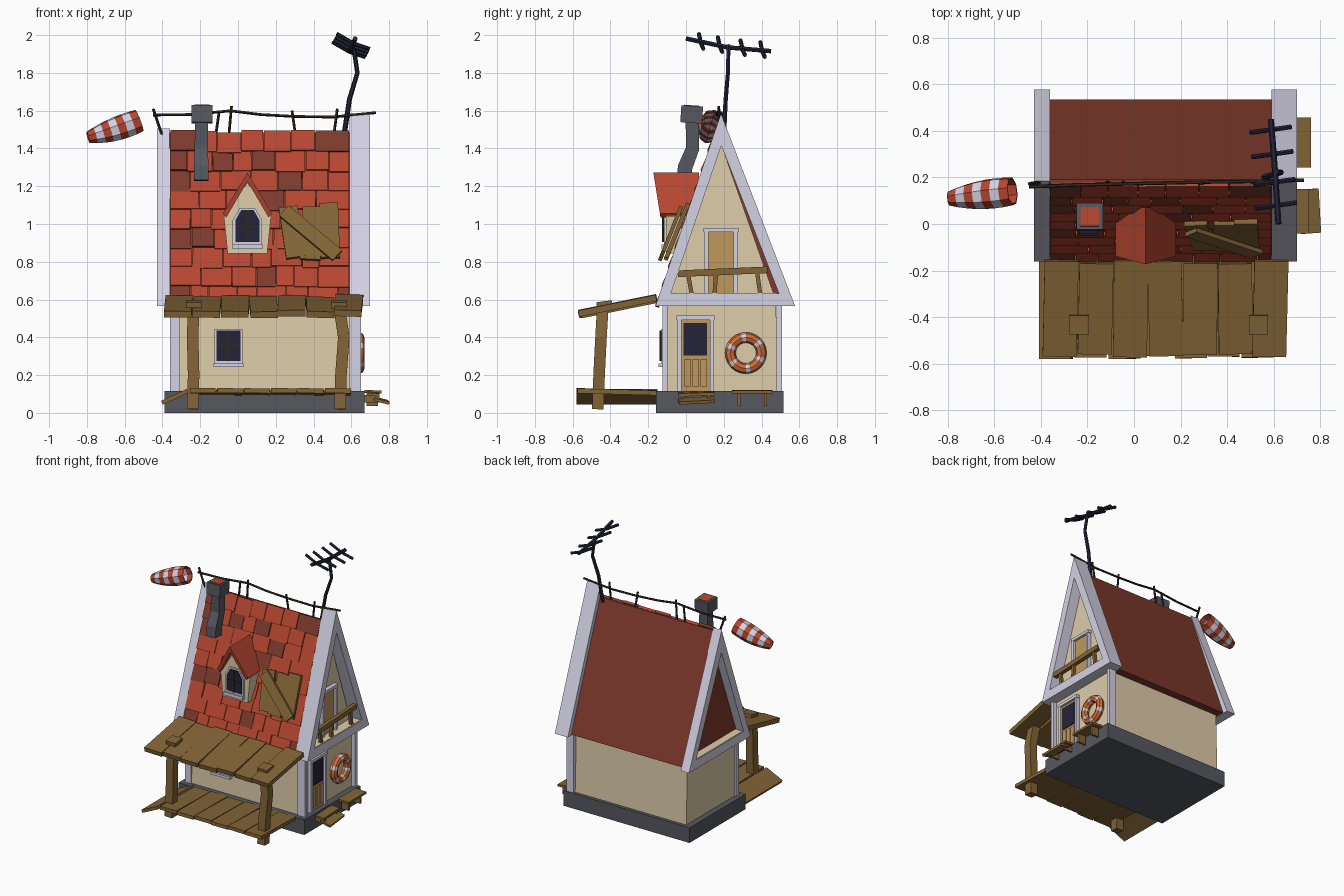
import bpy, bmesh, math, random
from mathutils import Vector, Matrix, Euler

if "Cube" in bpy.data.objects:
    bpy.data.objects.remove(bpy.data.objects["Cube"])

random.seed(4)


def mat(name, r, g, b):
    m = bpy.data.materials.new(name)
    lin = [((c / 255 + 0.055) / 1.055) ** 2.4 for c in (r, g, b)]
    m.diffuse_color = (*lin, 1)
    m.use_nodes = True
    m.node_tree.nodes["Principled BSDF"].inputs["Base Color"].default_value = m.diffuse_color
    return m


RED = mat("roof red", 182, 70, 48)
DARK_RED = mat("dark roof red", 126, 57, 44)
CREAM = mat("cream plaster", 222, 205, 170)
PALE = mat("pale lavender", 212, 210, 228)
GREY = mat("stone grey", 86, 88, 96)
WOOD = mat("brown wood", 130, 100, 54)
TAN = mat("tan door wood", 192, 152, 92)
NAVY = mat("dark navy", 36, 36, 56)
ORANGE = mat("buoy orange", 208, 110, 58)
BLACK = mat("cable black", 46, 41, 33)


def finish(name, bm, *mats):
    bmesh.ops.recalc_face_normals(bm, faces=bm.faces)
    me = bpy.data.meshes.new(name)
    bm.to_mesh(me)
    bm.free()
    for m in mats:
        me.materials.append(m)
    ob = bpy.data.objects.new(name, me)
    bpy.context.collection.objects.link(ob)
    return ob


def add_box(bm, c, s, rot=(0, 0, 0), mi=0):
    """Box by centre, size and rotation in degrees."""
    M = Matrix.LocRotScale(Vector(c), Euler([math.radians(a) for a in rot]), Vector(s))
    vs = bmesh.ops.create_cube(bm, size=1, matrix=M)["verts"]
    for f in {f for v in vs for f in v.link_faces}:
        f.material_index = mi


def box(name, m, c, s, rot=(0, 0, 0)):
    bm = bmesh.new()
    add_box(bm, c, s, rot)
    return finish(name, bm, m)


def span(name, m, x, y, z):
    """Box by its x, y and z ranges."""
    r = (x, y, z)
    return box(name, m, [(a + b) / 2 for a, b in r], [b - a for a, b in r])


def prism(name, m, prof, a, b, axis="x"):
    """Extrude a (y,z) profile along x, or an (x,z) profile along y."""
    bm = bmesh.new()
    put = (lambda p, t: (t, p[0], p[1])) if axis == "x" else (lambda p, t: (p[0], t, p[1]))
    A, B = [[bm.verts.new(put(p, t)) for p in prof] for t in (a, b)]
    bm.faces.new(A)
    bm.faces.new(B)
    for i in range(len(prof)):
        j = (i + 1) % len(prof)
        bm.faces.new((A[i], A[j], B[j], B[i]))
    return finish(name, bm, m)


def loft(name, mats, pts, radii, sides=6, cap=True, turn=0.0):
    """Tube through points; the materials alternate per segment."""
    pts = [Vector(p) for p in pts]
    if not isinstance(radii, (list, tuple)):
        radii = [radii] * len(pts)
    bm, rings = bmesh.new(), []
    for i, p in enumerate(pts):
        t = pts[min(i + 1, len(pts) - 1)] - pts[max(i - 1, 0)]
        q = Vector((0, 0, 1)).rotation_difference(t.normalized())
        ang = [turn + 2 * math.pi * k / sides for k in range(sides)]
        rings.append([bm.verts.new(p + q @ Vector((math.cos(a), math.sin(a), 0)) * radii[i]) for a in ang])
    for i in range(len(rings) - 1):
        for k in range(sides):
            j = (k + 1) % sides
            f = bm.faces.new((rings[i][k], rings[i][j], rings[i + 1][j], rings[i + 1][k]))
            f.material_index = i % len(mats)
    if cap:
        bm.faces.new(rings[0])
        bm.faces.new(rings[-1])
    return finish(name, bm, *mats)


# Stone base, house body and corner posts
span("stone_base", GREY, (-0.39, 0.67), (-0.16, 0.515), (0, 0.115))
prism("house_walls", CREAM, [(-0.115, 0.1), (-0.105, 0.6), (0.18, 1.44), (0.475, 0.6), (0.49, 0.1)], -0.345, 0.62)
for n, x, y in (("front_left", (-0.36, -0.31), (-0.125, -0.09)), ("front_right", (0.59, 0.65), (-0.125, -0.097)),
                ("back_right", (0.59, 0.65), (0.48, 0.508))):
    span(n + "_corner_post", PALE, x, y, (0.11, 0.6))

# Roof body and gable frames (three beams each, with a floor in the recess)
prism("roof_body", DARK_RED, [(-0.135, 0.57), (0.535, 0.57), (0.19, 1.485), (0.175, 1.485)], -0.365, 0.595)
for side, x0, x1, top in (("right", 0.59, 0.70, 1.585), ("left", -0.43, -0.36, 1.505)):
    o = [(-0.162, 0.565), (0.578, 0.565), (0.185, top)]
    i = [(-0.08, 0.632), (0.492, 0.632), (0.187, top - 0.17)]
    for k, n in enumerate(("bottom", "back", "front")):
        j = (k + 1) % 3
        prism(f"{side}_gable_{n}_beam", PALE, [o[k], o[j], i[j], i[k]], x0, x1)
    span(side + "_gable_floor", CREAM, (x0 + 0.005, x1 - 0.005), (-0.07, 0.48), (0.625, 0.636))

# Front shingles in overlapping rows
bm = bmesh.new()
slope = math.degrees(math.atan2(0.915, 0.31))
rows = 9
for r in range(rows):
    t = (r + 0.5) / rows
    x = -0.36
    while x < 0.585:
        w = min(random.uniform(0.09, 0.17), 0.59 - x)
        if 0.59 - x - w < 0.05:
            w = 0.59 - x
        dz = random.uniform(-0.01, 0.006)
        c = (x + w / 2, -0.135 + 0.31 * t - 0.012, 0.572 + 0.915 * t + dz)
        add_box(bm, c, (w - 0.004, 0.118, 0.02), (slope - 5, 0, random.uniform(-1, 1)),
                1 if random.random() < 0.16 else 0)
        x += w
finish("front_shingles", bm, RED, DARK_RED)

# Dormer
cx = 0.05
prism("dormer_walls", CREAM, [(-0.055, 0.845), (0.155, 0.845), (0.175, 1.04), (cx, 1.22), (-0.075, 1.04)],
      -0.105, 0.06, "y")
for s, n in ((-1, "left"), (1, "right")):
    roof = prism(f"dormer_{n}_roof", RED, [(cx, 1.272), (cx + s * 0.13, 1.055), (cx + s * 0.112, 1.035), (cx, 1.225)],
                 -0.155, 0.07, "y")
    for v in roof.data.vertices:
        if v.co.y < 0:
            v.co.y -= (v.co.z - 1.16) * 0.16
arch = [(-0.078, 0.885), (0.078, 0.885), (0.078, 1.02), (0.04, 1.085), (-0.04, 1.085), (-0.078, 1.02)]
prism("dormer_window_frame", PALE, [(cx + x, z) for x, z in arch], -0.117, -0.1, "y")
prism("dormer_window_glass", NAVY, [(cx + x * 0.82, 0.99 + (z - 0.985) * 0.84) for x, z in arch], -0.121, -0.11, "y")
span("dormer_sill", PALE, (-0.03, 0.13), (-0.13, -0.1), (0.868, 0.892))

# Front window
span("front_window_frame", PALE, (-0.125, 0.025), (-0.13, -0.1), (0.25, 0.445))
span("front_window_glass", NAVY, (-0.115, 0.012), (-0.134, -0.12), (0.275, 0.435))
span("front_window_sill", PALE, (-0.13, 0.03), (-0.145, -0.1), (0.243, 0.262))
for n, wx, wz, y, h in (("front", -0.052, 0.355, -0.136, 0.08), ("dormer", cx, 0.985, -0.123, 0.08)):
    span(n + "_window_upright", BLACK, (wx - 0.006, wx + 0.006), (y - 0.003, y + 0.004), (wz - h, wz + h))
    span(n + "_window_crossbar", BLACK, (wx - 0.06, wx + 0.06), (y - 0.003, y + 0.004), (wz - 0.006, wz + 0.006))

# Doors on the right side
for n, y0, y1, z0, z1 in (("lower", -0.045, 0.147, 0.112, 0.515), ("upper", 0.098, 0.272, 0.635, 0.98)):
    span(n + "_door_left_jamb", PALE, (0.61, 0.648), (y0, y0 + 0.02), (z0, z1))
    span(n + "_door_right_jamb", PALE, (0.61, 0.648), (y1 - 0.02, y1), (z0, z1))
    span(n + "_door_lintel", PALE, (0.61, 0.65), (y0 - 0.005, y1 + 0.005), (z1 - 0.022, z1))
    span(n + "_door_panel", TAN, (0.61, 0.632), (y0 + 0.02, y1 - 0.02), (z0, z1 - 0.02))
span("lower_door_glass", NAVY, (0.63, 0.638), (-0.013, 0.112), (0.305, 0.475))
for k in range(3):
    y = -0.008 + k * 0.043
    span(f"lower_door_slat_{k + 1}", TAN, (0.63, 0.64), (y, y + 0.034), (0.14, 0.285))

# Balcony rail
box("balcony_rail", WOOD, (0.68, 0.195, 0.747), (0.03, 0.475, 0.035), (2.5, 0, 0))
for k, (y, tilt) in enumerate(((0.02, 10), (0.155, -4), (0.385, 8))):
    box(f"balcony_post_{k + 1}", WOOD, (0.678, y, 0.685), (0.022, 0.022, 0.11), (tilt, 0, 0))

# Lifebuoy, striped by angle
bpy.ops.mesh.primitive_torus_add(major_segments=24, minor_segments=8, major_radius=0.082, minor_radius=0.028,
                                 location=(0.642, 0.317, 0.317), rotation=(0, math.pi / 2, 0))
buoy = bpy.context.object
buoy.name = "lifebuoy"
buoy.data.materials.append(ORANGE)
buoy.data.materials.append(PALE)
for p in buoy.data.polygons:
    a = math.degrees(math.atan2(p.center.y, p.center.x)) % 60
    p.material_index = 1 if a < 15 else 0

# Steps and small bench beside the doors
box("step_upper", WOOD, (0.715, 0.055, 0.1), (0.07, 0.19, 0.016), (2, 4, 0))
box("step_lower", WOOD, (0.755, 0.055, 0.066), (0.085, 0.19, 0.016), (3, 14, 4))
box("bench_top", WOOD, (0.715, 0.35, 0.112), (0.09, 0.215, 0.016), (0, 3, 0))
for k, y in enumerate((0.28, 0.42)):
    box(f"bench_leg_{k + 1}", WOOD, (0.71, y, 0.075), (0.06, 0.016, 0.075))
    box(f"step_bracket_{k + 1}", WOOD, (0.71, y - 0.3, 0.075), (0.08, 0.014, 0.04))

# Porch: roof planks, deck planks, bent posts and caps
for k in range(7):
    x = -0.315 + k * 0.15
    ln = 0.41 + random.uniform(-0.015, 0.015)
    box(f"porch_roof_plank_{k + 1}", WOOD, (x, -0.362, 0.565 + random.uniform(-0.006, 0.006)), (0.146, ln, 0.034),
        (11.5, random.uniform(-2, 2), random.uniform(-1.5, 1.5)))
for k in range(6):
    box(f"deck_plank_{k + 1}", WOOD, (-0.187 + k * 0.143, -0.365, 0.112), (0.137, 0.42 + random.uniform(-0.02, 0.01), 0.026),
        (-1.5, random.uniform(-1, 1), random.uniform(-1, 1)))
box("fallen_deck_plank", WOOD, (-0.335, -0.365, 0.085), (0.15, 0.43, 0.022), (0, -25, 0))
for n, xs in (("left", (-0.24, -0.235, -0.24, -0.235)), ("right", (0.54, 0.545, 0.56, 0.535))):
    pts = [(x, y, z) for x, y, z in zip(xs, (-0.467, -0.46, -0.45, -0.44), (0.02, 0.2, 0.4, 0.57))]
    loft(f"porch_{n}_post", [WOOD], pts, 0.043, 4, turn=math.pi / 4)
    box(f"porch_{n}_post_cap", WOOD, (xs[3], -0.432, 0.574), (0.082, 0.082, 0.034), (8, 0, 0))

# Boards nailed over the roof
for k, (x, z, w, h, a) in enumerate(((0.285, 0.955, 0.10, 0.29, 8), (0.39, 0.95, 0.11, 0.30, -3), (0.485, 0.965, 0.10, 0.31, 2))):
    ob = box(f"roof_board_{k + 1}", WOOD, (0, 0, 0), (w, h, 0.022))
    ob.matrix_world = Matrix.Translation((x, -0.135 + (z - 0.572) * 0.339 - 0.045, z)) @ \
        Matrix.Rotation(math.radians(slope - 3), 4, "X") @ Matrix.Rotation(math.radians(a), 4, "Z")
ob = box("roof_cross_board", WOOD, (0, 0, 0), (0.38, 0.075, 0.02))
ob.matrix_world = Matrix.Translation((0.385, -0.082, 0.95)) @ Matrix.Rotation(math.radians(slope - 3), 4, "X") @ \
    Matrix.Rotation(math.radians(-42), 4, "Z")

# Chimney
loft("chimney_pipe", [GREY], [(-0.195, -0.01, 1.23), (-0.195, -0.005, 1.3), (-0.195, 0.035, 1.4), (-0.192, 0.032, 1.55)],
     [0.055, 0.055, 0.05, 0.048], 4, turn=math.pi / 4)
box("chimney_cap", GREY, (-0.19, 0.03, 1.58), (0.112, 0.115, 0.09), (-4, 0, 0))
box("chimney_top_inset", RED, (-0.19, 0.031, 1.6245), (0.08, 0.082, 0.008), (-4, 0, 0))

# Ridge cable on stakes
loft("ridge_cable", [BLACK], [(-0.45, 0.16, 1.578), (-0.25, 0.168, 1.58), (-0.04, 0.172, 1.6), (0.12, 0.176, 1.58),
                              (0.3, 0.18, 1.57), (0.5, 0.183, 1.567), (0.73, 0.188, 1.59)], 0.008, 5)
for k, (x, lean, top) in enumerate(((-0.4, -0.05, 1.61), (-0.12, 0.02, 1.6), (-0.05, 0.015, 1.625),
                                    (0.305, -0.02, 1.6), (0.505, 0.02, 1.61))):
    loft(f"ridge_stake_{k + 1}", [BLACK], [(x, 0.18, 1.46), (x + lean, 0.173, top)], 0.008, 5)

# Striped windsock, open at both ends
n = 7
pts, radii = [], []
for k in range(n + 1):
    t = k / n
    pts.append((-0.522 - 0.272 * t, 0.14 - 0.03 * t, 1.548 - 0.105 * t + 0.015 * t * t))
    radii.append(0.062 + 0.035 * t - 0.065 * t * t)
sock = loft("windsock", [RED, PALE], pts, radii, 8, cap=False, turn=math.pi / 8)
sock.modifiers.new("thickness", "SOLIDIFY").thickness = 0.006

# Antenna
loft("antenna_mast", [NAVY], [(0.56, 0.2, 1.46), (0.59, 0.21, 1.66), (0.632, 0.222, 1.8), (0.61, 0.225, 1.95)],
     [0.014, 0.013, 0.012, 0.012], 6)
loft("antenna_boom", [NAVY], [(0.62, 0.0, 1.982), (0.606, 0.22, 1.935), (0.588, 0.45, 1.915)], 0.013, 6)
for k, (y, z) in enumerate(((0.08, 1.955), (0.18, 1.938), (0.3, 1.922), (0.405, 1.912))):
    x = 0.618 - 0.07 * y
    loft(f"antenna_rod_{k + 1}", [NAVY], [(x - 0.09, y - 0.012, z + 0.052), (x, y, z), (x + 0.085, y + 0.012, z - 0.028)], 0.011, 6)
